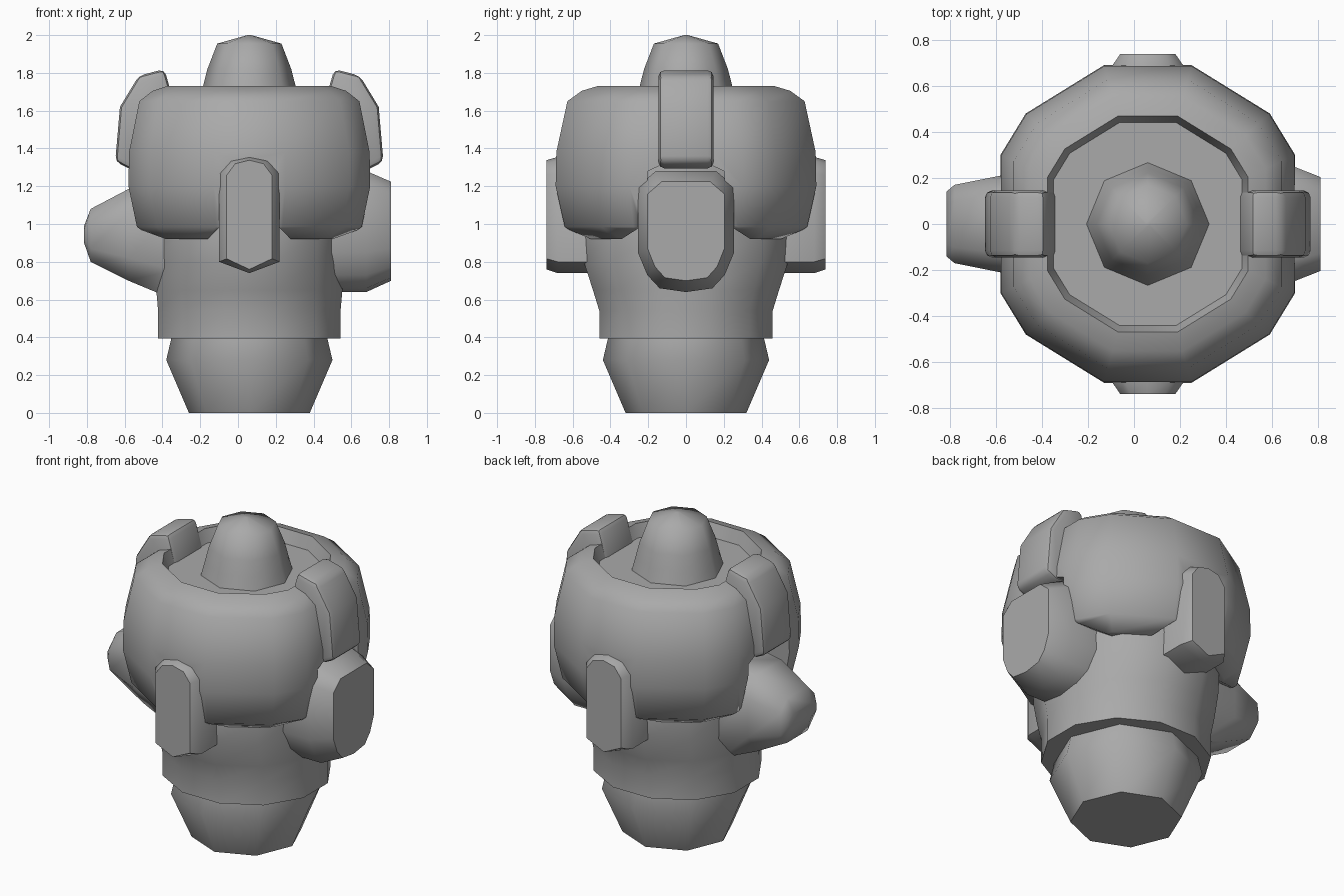
import bpy, bmesh, math
from mathutils import Vector

if "Cube" in bpy.data.objects:
    bpy.data.objects.remove(bpy.data.objects["Cube"], do_unlink=True)

AXIS = 0.06  # the head's own centre line in x

grey = bpy.data.materials.new("plain_grey")
grey.use_nodes = True
colour = (0.4, 0.4, 0.4, 1)
grey.diffuse_color = colour
grey.node_tree.nodes["Principled BSDF"].inputs["Base Color"].default_value = colour


def loft(name, rings, smooth=45, bevel=0):
    """Skin a stack of equal-sized rings and cap both ends."""
    bm = bmesh.new()
    loops = [[bm.verts.new(Vector(p) + Vector((AXIS, 0, 0))) for p in r] for r in rings]
    n = len(loops[0])
    for a, b in zip(loops, loops[1:]):
        for i in range(n):
            j = (i + 1) % n
            bm.faces.new((a[i], a[j], b[j], b[i]))
    bm.faces.new(loops[0])
    bm.faces.new(loops[-1])
    bmesh.ops.recalc_face_normals(bm, faces=bm.faces)
    mesh = bpy.data.meshes.new(name)
    bm.to_mesh(mesh)
    bm.free()
    obj = bpy.data.objects.new(name, mesh)
    bpy.context.collection.objects.link(obj)
    mesh.materials.append(grey)
    if bevel:
        mod = obj.modifiers.new("Bevel", "BEVEL")
        mod.width = bevel
        mod.segments = 2
        apply(obj, mod)
    if smooth:
        shade(obj, smooth)
    return obj


def select(obj):
    bpy.ops.object.select_all(action="DESELECT")
    obj.select_set(True)
    bpy.context.view_layer.objects.active = obj


def apply(obj, mod):
    select(obj)
    bpy.ops.object.modifier_apply(modifier=mod.name)


def shade(obj, degrees):
    select(obj)
    bpy.ops.object.shade_smooth_by_angle(angle=math.radians(degrees))


def ellipse(n, z, rx, ry, phase=0):
    turns = [math.tau * (i + phase) / n for i in range(n)]
    return [(rx * math.cos(t), ry * math.sin(t), z) for t in turns]


def mirrored(half):
    """Close a half outline by mirroring it across the first coordinate."""
    return half + [(-a, b) for a, b in reversed(half) if a]


# Neck and top knob: eight-sided turned forms
neck_profile = [(0, .32), (.28, .44), (.45, .40)]
loft("neck", [ellipse(8, z, r, r) for z, r in neck_profile], 50)
knob_profile = [(1.6, .28), (1.73, .245), (1.82, .222), (1.955, .17), (2, .01)]
loft("top_knob", [ellipse(8, z, r, r) for z, r in knob_profile], 60)

# Head core
core = [(.395, .5, .475), (.54, .5, .475), (.65, .51, .51),
        (.8, .51, .56), (.95, .51, .57), (1.6, .46, .46)]
loft("head_core", [ellipse(12, z, rx, ry, .5) for z, rx, ry in core], 50)

# Helmet shell: faceted cup with a rolled rim and sunken floor
quarter = [(.64, .15), (.64, .30), (.53, .48), (.19, .69)]
right_half = [(x, -y) for x, y in reversed(quarter)] + quarter
outline = mirrored(right_half)
cup = [(.92, .79), (.985, .93), (1.2, 1), (1.38, .995), (1.65, .91),
       (1.705, .8), (1.73, .68), (1.65, .64)]
shell = loft("helmet_shell", [[(x * s, y * s, z) for x, y in outline] for z, s in cup], 0)

# Notches in the shell under the claws and behind the nose plates
notch_half = [(.26, .88), (.14, 1), (.13, 1.28), (.06, 1.33)]
for along_x, w in ((False, 1), (True, 1.55)):
    section = mirrored([(a * w, z) for a, z in notch_half])
    rings = [[(d, a, z) if along_x else (a, d, z) for a, z in section] for d in (-1, 1)]
    cutter = loft("notch_cutter", rings, 0)
    cutter.hide_render = True
    mod = shell.modifiers.new("Notch", "BOOLEAN")
    mod.operation = "DIFFERENCE"
    mod.solver = "EXACT"
    mod.object = cutter
    apply(shell, mod)
    bpy.data.objects.remove(cutter, do_unlink=True)
shade(shell, 50)

# Nose plates, front and back
plate = mirrored([(0, .74), (.16, .80), (.16, 1.27), (.10, 1.335), (0, 1.355)])
inset = [(a * .75, 1.07 + (z - 1.07) * .94) for a, z in plate]
for name, side in (("front_plate", -1), ("back_plate", 1)):
    rings = [[(a, side * d, z) for a, z in o]
             for d, o in ((.45, plate), (.68, plate), (.738, inset))]
    loft(name, rings, 50)

# Curved claws rising over the rim on both sides
claw = [(.71, 1.33), (.685, 1.62), (.585, 1.785), (.45, 1.82),
        (.395, 1.63), (.5, 1.3), (.64, 1.295)]
for name, side in (("left_claw", 1), ("right_claw", -1)):
    rings = [[(side * x, y, z) for x, z in claw] for y in (-.145, .145)]
    loft(name, rings, 40, .03)

# Left ear pod: blunt block with bevelled end
pod = mirrored([(0, .64), (.14, .66), (.205, .73), (.255, .85), (.255, 1.2), (.16, 1.28)])
face = [(a * .8, .97 + (z - .97) * .82) for a, z in pod]
loft("left_ear_pod", [[(x, a, z) for a, z in o]
                      for x, o in ((.4, pod), (.62, pod), (.75, face))], 50)

# Right ear pod: tapered to a rounded end
stations = [(-.40, .23, .60, 1.22), (-.64, .21, .70, 1.185),
            (-.84, .17, .80, 1.08), (-.875, .14, .90, .99)]
rings = []
for x, w, low, high in stations:
    c, h = (low + high) / 2, (high - low) / 2
    rings.append([(x, w * a, c + h * b) for a, b in
                  ((-1, -.5), (-.6, -1), (.6, -1), (1, -.5),
                   (1, .5), (.6, 1), (-.6, 1), (-1, .5))])
loft("right_ear_pod", rings, 50)
